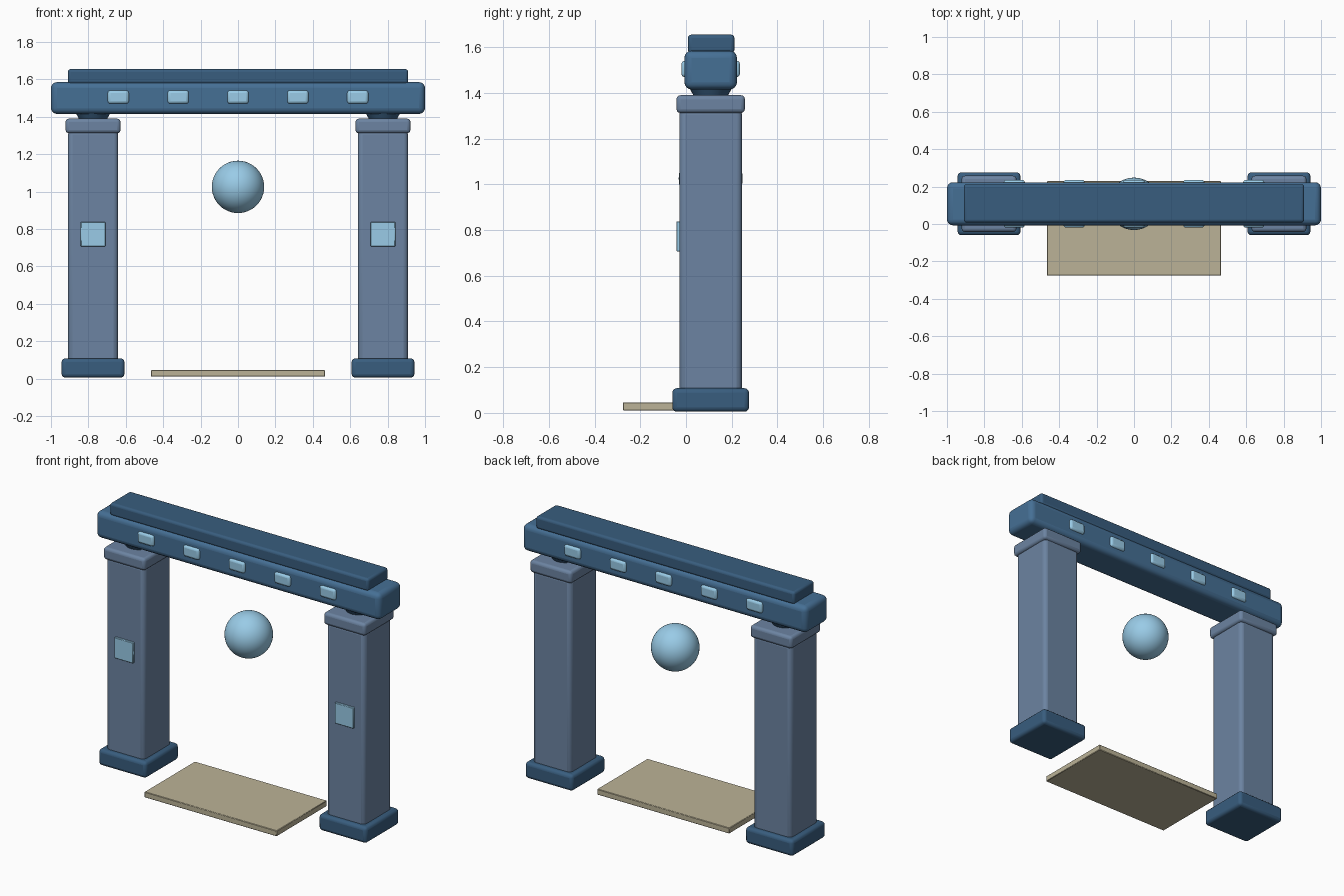
import bpy
import math

if "Cube" in bpy.data.objects:
    bpy.data.objects.remove(bpy.data.objects["Cube"])

YC = 0.108  # depth centre of the gate


def mat(name, rgb):
    m = bpy.data.materials.new(name)
    m.diffuse_color = (*rgb, 1)
    m.use_nodes = True
    m.node_tree.nodes["Principled BSDF"].inputs["Base Color"].default_value = m.diffuse_color
    return m


BEAM = mat("mid_blue", (0.06, 0.16, 0.30))
DARK = mat("dark_blue", (0.04, 0.11, 0.21))
STONE = mat("slate", (0.15, 0.23, 0.36))
GLOW = mat("light_blue", (0.32, 0.60, 0.80))
SAND = mat("sand", (0.50, 0.45, 0.31))


def finish(name, m):
    o = bpy.context.object
    o.name = name
    o.data.materials.append(m)
    return o


def box(name, x, y, z, m, bevel=0.0, segments=3):
    """Box from (min, max) ranges, with rounded edges."""
    bpy.ops.mesh.primitive_cube_add(
        size=1, location=[sum(r) / 2 for r in (x, y, z)])
    o = finish(name, m)
    o.scale = [r[1] - r[0] for r in (x, y, z)]
    bpy.ops.object.transform_apply(location=False, rotation=False, scale=True)
    if bevel:
        b = o.modifiers.new("Bevel", "BEVEL")
        b.width, b.segments = bevel, segments
        bpy.ops.object.shade_smooth_by_angle(angle=math.radians(40))
    return o


def around(c, half):
    return (c - half, c + half)


# Pillars: base, shaft, capital, neck and front panel
for side, cx in (("left", -0.775), ("right", 0.775)):
    box(side + "_base", around(cx, 0.168), around(YC, 0.168), (0.005, 0.108), DARK, 0.02)
    box(side + "_shaft", around(cx, 0.134), around(YC, 0.137), (0.05, 1.33), STONE, 0.025)
    box(side + "_capital", around(cx, 0.147), around(YC, 0.15), (1.312, 1.39), STONE, 0.018)
    bpy.ops.mesh.primitive_cone_add(vertices=32, radius1=0.07, radius2=0.11,
                                    depth=0.07, location=(cx, YC, 1.415))
    finish(side + "_neck", DARK)
    bpy.ops.object.shade_smooth_by_angle(angle=math.radians(40))
    box(side + "_panel", around(cx, 0.066), (-0.042, -0.01), (0.706, 0.838), GLOW, 0.003, 1)

# Lintel and the slab on top of it
box("lintel", (-1, 1), around(YC, 0.115), (1.415, 1.585), BEAM, 0.032, 4)
box("top_slab", (-0.91, 0.91), around(YC + 0.002, 0.102), (1.575, 1.655), DARK, 0.015)

# Rounded studs on both faces of the lintel
for i in range(5):
    for face, s in (("front", -1), ("back", 1)):
        box(f"{face}_stud_{i + 1}", around(-0.64 + 0.32 * i, 0.057),
            around(YC + s * 0.103, 0.025), (1.469, 1.541), GLOW, 0.015)

# Floating orb
bpy.ops.mesh.primitive_uv_sphere_add(segments=48, ring_count=24, radius=0.14,
                                     location=(0, YC, 1.025))
finish("orb", GLOW)
bpy.ops.object.shade_smooth()

# Threshold plate on the ground
box("threshold", (-0.465, 0.465), (-0.276, 0.23), (0.01, 0.046), SAND, 0.003, 1)
